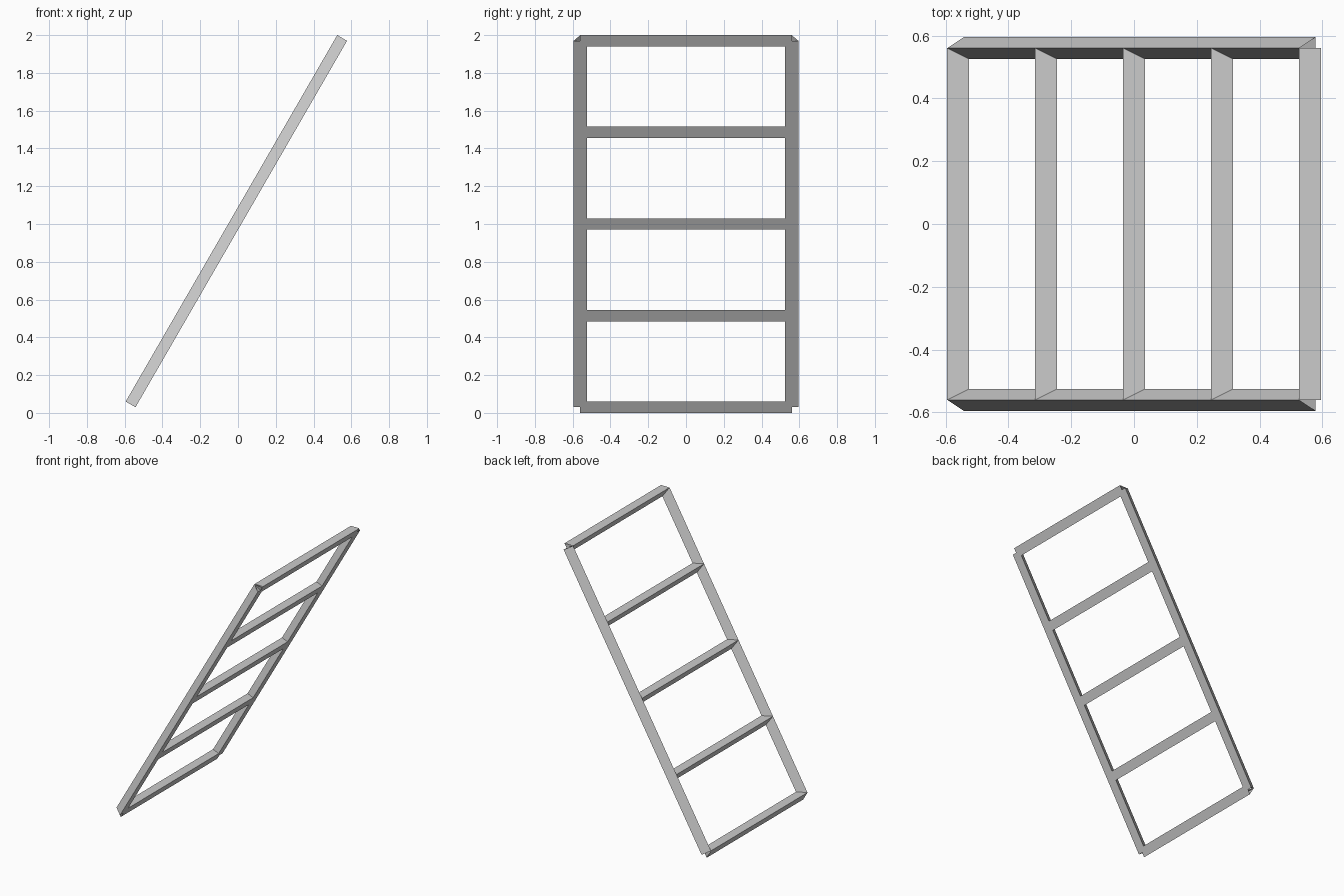
import bpy
from math import radians, sin, cos, pi
from mathutils import Vector

if "Cube" in bpy.data.objects:
    bpy.data.objects.remove(bpy.data.objects["Cube"])

LENGTH = 2.24            # rail length, also the span from first to last rung
RADIUS = 0.04            # radius of the three-sided bars
HALF = LENGTH / 4        # half distance between the rails
LEAN = radians(60)
ALONG = Vector((cos(LEAN), 0, sin(LEAN)))
CENTRE = Vector((0, 0, RADIUS + LENGTH / 2 * sin(LEAN)))


def bar(name, mid, axis, apex, length):
    """Open-ended triangular tube, one edge pointing towards apex."""
    side = axis.cross(apex)
    ring = [(apex * cos(a) + side * sin(a)) * RADIUS
            for a in (0, 2 * pi / 3, 4 * pi / 3)]
    verts = [mid + axis * (s * length / 2) + p for s in (-1, 1) for p in ring]
    faces = [(i, (i + 1) % 3, (i + 1) % 3 + 3, i + 3) for i in range(3)]
    mesh = bpy.data.meshes.new(name)
    mesh.from_pydata(verts, [], faces)
    ob = bpy.data.objects.new(name, mesh)
    bpy.context.collection.objects.link(ob)


# Leaning side rails, ridge on the upper side
ridge = Vector((-sin(LEAN), 0, cos(LEAN)))
for name, s in (("front_rail", -1), ("back_rail", 1)):
    bar(name, CENTRE + Vector((0, s * HALF, 0)), ALONG, ridge, LENGTH)

# Rungs with level treads, ridge pointing down
for i in range(5):
    mid = CENTRE + ALONG * (LENGTH * (i / 4 - 0.5))
    bar(f"rung_{i + 1}", mid, Vector((0, 1, 0)), Vector((0, 0, -1)), 2 * HALF)
